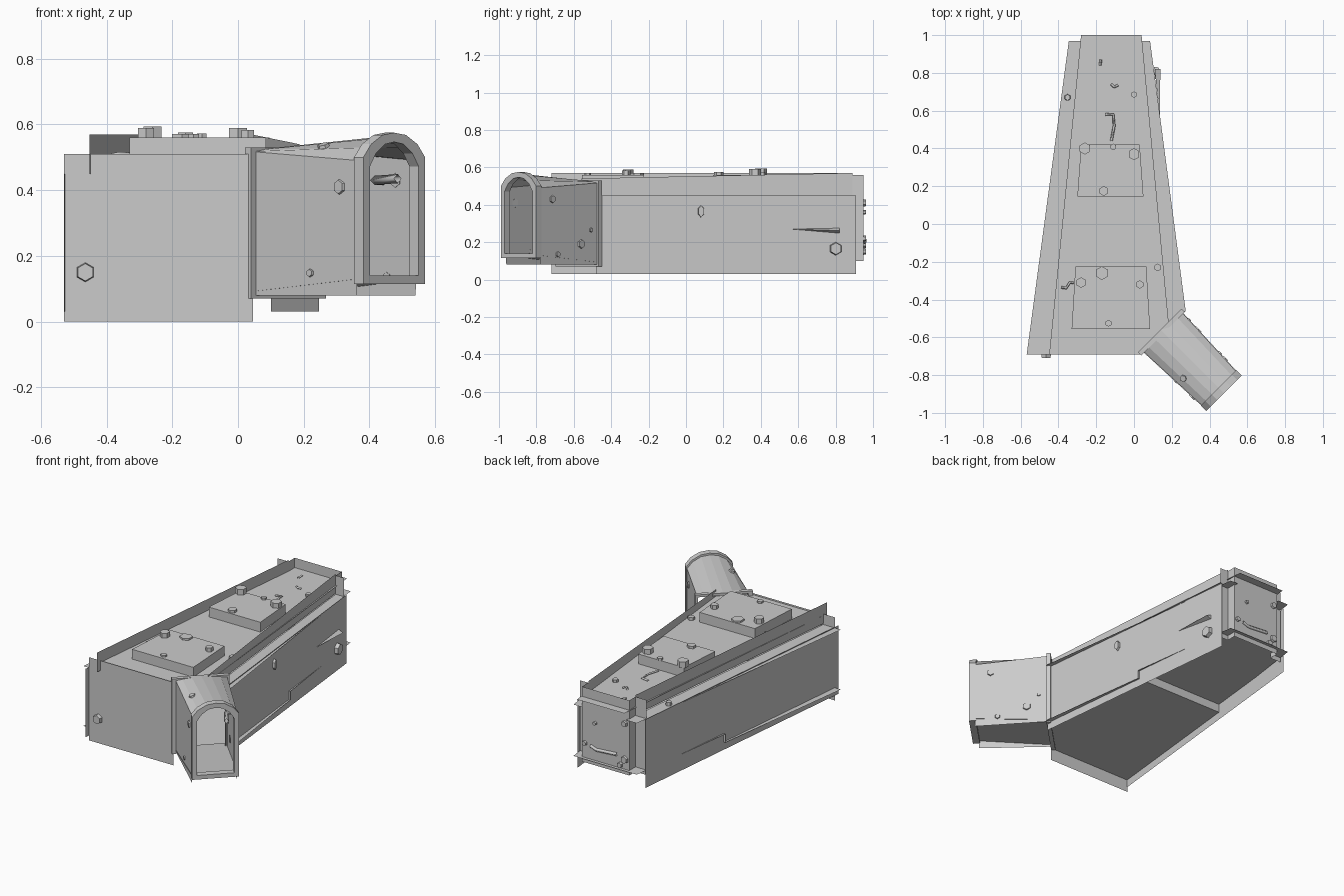
import bpy, bmesh
from math import sqrt
from mathutils import Vector

if "Cube" in bpy.data.objects:
    bpy.data.objects.remove(bpy.data.objects["Cube"])

CX = -0.12                                   # body symmetry line


def mesh(name, verts, faces):
    m = bpy.data.meshes.new(name)
    m.from_pydata([tuple(v) for v in verts], [], faces)
    m.update()
    o = bpy.data.objects.new(name, m)
    bpy.context.collection.objects.link(o)
    return o


def sheet(name, pts):
    return mesh(name, pts, [list(range(len(pts)))])


def flat(name, xy, z):
    return sheet(name, [(x, y, z) for x, y in xy])


def wall(name, a, b, z0, z1, z1b=None):
    zb = z1 if z1b is None else z1b
    return sheet(name, [(*a, z0), (*b, z0), (*b, zb), (*a, z1)])


def prism(name, xy, z0, z1):
    n = len(xy)
    v = [(x, y, z) for z in (z0, z1) for x, y in xy]
    f = [[i, (i + 1) % n, n + (i + 1) % n, n + i] for i in range(n)]
    return mesh(name, v, f + [list(range(n))[::-1], list(range(n, 2 * n))])


def bolt(name, loc, normal, r, h, stretch=1.0, sides=6, tip=0.88):
    bm = bmesh.new()
    bmesh.ops.create_cone(bm, cap_ends=True, segments=sides, radius1=r, radius2=r * tip, depth=h)
    m = bpy.data.meshes.new(name)
    for v in bm.verts:
        v.co.y *= stretch
        v.co.z += h / 2 - 0.003
    bm.to_mesh(m)
    bm.free()
    o = bpy.data.objects.new(name, m)
    o.location = loc
    o.rotation_euler = Vector(normal).to_track_quat('Z', 'Y').to_euler()
    bpy.context.collection.objects.link(o)


def cable(name, pts, r=0.007):
    c = bpy.data.curves.new(name, 'CURVE')
    c.dimensions = '3D'
    c.bevel_depth = r
    c.bevel_resolution = 0
    s = c.splines.new('POLY')
    s.points.add(len(pts) - 1)
    for p, q in zip(s.points, pts):
        p.co = (*q, 1)
    o = bpy.data.objects.new(name, c)
    bpy.context.collection.objects.link(o)


# plan lines of the tapered body: point at a given y
def line(x0, y0, x1, y1):
    return lambda y: (x0 + (x1 - x0) * (y - y0) / (y1 - y0), y)


LW, RW = line(-0.53, -0.72, -0.362, 0.91), line(0.247, -0.48, 0.10, 0.91)
LS, RS = line(-0.452, -0.72, -0.28, 0.89), line(0.20, -0.69, 0.04, 0.89)
LE, RE = line(-0.568, -0.69, -0.345, 0.97), line(0.275, -0.47, 0.085, 0.97)

# Body walls and the raised strips around the deck
wall("left_wall", LW(-0.72), LW(0.91), 0.03, 0.45)
wall("right_wall", RW(-0.48), RW(0.91), 0.03, 0.45)
wall("left_strip", LS(-0.72), LS(0.89), 0.45, 0.57)
wall("right_strip", RS(-0.56), RS(0.89), 0.45, 0.54, 0.57)
wall("front_wall", (-0.53, -0.69), (0.045, -0.69), 0, 0.51)
wall("back_wall", (-0.28, 0.95), (0.04, 0.95), 0.1, 0.56)
for s, e, st in (("left", LE, LS), ("right", RE, RS)):
    wall(s + "_back_return", e(0.89), st(0.89), 0.1, 0.56)
    x = st(0.89)[0]
    wall(s + "_back_cheek", (x, 0.89), (x, 0.95), 0.1, 0.56)

# Deck and side ledges
flat("deck", [LS(-0.69), (0.045, -0.69), RS(-0.56), (0.04, 1.0), (-0.28, 1.0)], 0.50)
flat("left_ledge", [LE(-0.69), LS(-0.69), LS(0.97), LE(0.97)], 0.445)
flat("right_ledge", [RS(-0.53), RE(-0.46), RE(0.97), RS(0.97)], 0.445)

# Stepped floor
S = 0.25
ZF, ZB = 0.078, 0.13
flat("front_floor", [LE(-0.69), (0.045, -0.69), RE(-0.46), RE(S), LE(S)], ZF)
wall("floor_step", LE(S), RE(S), ZF, ZB)
flat("back_floor", [LE(S), RE(S), RE(0.97), LE(0.97)], ZB)

# Deck pads
prism("front_pad", [(-0.33, -0.555), (0.085, -0.555), (0.065, -0.225), (-0.31, -0.225)], 0.495, 0.56)
prism("back_pad", [(-0.30, 0.145), (0.05, 0.145), (0.03, 0.42), (-0.28, 0.42)], 0.495, 0.56)

# Angled tube: local frame (t along, u across)
q = 1 / sqrt(2)


def T(t, u, z):
    return (0.14 + (t + u) * q, -0.56 + (u - t) * q, z)


ROOT, END, LEN = 0.146, 0.127, 0.45
arch_u = (-1, -0.75, -0.38, 0, 0.38, 0.75, 1)
z_root = (0.518, 0.523, 0.528, 0.53, 0.528, 0.523, 0.518)
z_end = (0.49, 0.53, 0.558, 0.565, 0.558, 0.53, 0.49)
roof = [T(0, u * ROOT, z) for u, z in zip(arch_u, z_root)]
roof += [T(LEN, u * END, z) for u, z in zip(arch_u, z_end)]
mesh("tube_roof", roof, [[i, i + 1, i + 8, i + 7] for i in range(6)])
for s, name in ((-1, "tube_front_side"), (1, "tube_back_side")):
    sheet(name, [T(0, s * ROOT, 0.08), T(LEN - 0.01, s * END, 0.08),
                 T(LEN, s * END, 0.49), T(0, s * ROOT, 0.518)])
sheet("tube_floor", [T(-0.03, -0.15, 0.088), T(LEN, -0.13, 0.13),
                     T(LEN, 0.13, 0.13), T(-0.03, 0.15, 0.088)])


# Ring frames at both tube ends
def frame(name, outer, inner, t0, t1):
    n = len(outer)
    v = [T(t, u, z) for t in (t0, t1) for lp in (outer, inner) for u, z in lp]
    f = []
    for i in range(n):
        j = (i + 1) % n
        f += [[i, j, n + j, n + i], [2*n + i, 3*n + i, 3*n + j, 2*n + j],
              [i, 2*n + i, 2*n + j, j], [n + i, n + j, 3*n + j, 3*n + i]]
    mesh(name, v, f)


def door(hw, z0, drop):
    return [(-hw, z0), (hw, z0)] + [(u * hw, z + 0.01 - drop) for u, z in
                                    reversed(list(zip(arch_u, z_end)))]


frame("tube_end_frame", door(0.133, 0.115, 0), door(0.105, 0.14, 0.028), 0.435, 0.475)
frame("tube_root_flange", [(-0.168, 0.07), (0.157, 0.07), (0.157, 0.53), (-0.168, 0.53)],
      [(-0.142, 0.09), (0.142, 0.09), (0.142, 0.515), (-0.142, 0.515)], 0.0, 0.025)

# Hex bolts on deck and pads: x, y, base z, radius, height
for i, (x, y, z, r, h) in enumerate([
        (-0.26, 0.40, 0.56, 0.032, 0.037), (0.0, 0.37, 0.56, 0.032, 0.033),
        (-0.16, 0.175, 0.56, 0.026, 0.018), (-0.11, 0.408, 0.56, 0.017, 0.015),
        (0.0, 0.685, 0.50, 0.017, 0.02), (-0.28, -0.31, 0.56, 0.028, 0.032),
        (-0.17, -0.26, 0.56, 0.036, 0.014), (0.03, -0.32, 0.56, 0.022, 0.026),
        (-0.135, -0.525, 0.56, 0.018, 0.014), (0.125, -0.23, 0.50, 0.02, 0.02)]):
    bolt(f"deck_bolt_{i}", (x, y, z), (0, 0, 1), r, h, tip=1.0)

# Bolts and fittings on the body sides
nR, nL = (0.994, 0.105, 0), (-0.994, 0.105, 0)
bolt("right_bolt", (*RW(0.80), 0.165), nR, 0.036, 0.025)
bolt("right_latch", (*RW(0.08), 0.365), nR, 0.018, 0.016, 1.9)
bolt("left_bolt", (-0.352, 0.67, 0.445), (0, 0, 1), 0.018, 0.025)
bolt("front_bolt", (-0.465, -0.69, 0.15), (0, -1, 0), 0.03, 0.023)
a, b = RW(0.56), RW(0.82)
mesh("right_wedge", [(*a, 0.27), (*b, 0.275), (*b, 0.248), (b[0] + 0.03, b[1], 0.262)],
     [[0, 1, 3], [0, 3, 2], [1, 2, 3], [0, 2, 1]])
for i, (x, z, r) in enumerate([(-0.25, 0.41, 0.02), (-0.25, 0.19, 0.024), (0.02, 0.22, 0.016),
                               (-0.05, 0.36, 0.012), (-0.22, 0.15, 0.018)]):
    bolt(f"back_bolt_{i}", (x, 0.95, z), (0, 1, 0), r, 0.016)
cable("back_bar", [(-0.20, 0.955, 0.21), (-0.06, 0.955, 0.20), (-0.02, 0.955, 0.215)], 0.011)

# Bolts on the tube: t along, side, z, radius
for i, (t, s, z, r) in enumerate([(0.37, -1, 0.41, 0.024), (0.25, -1, 0.148, 0.013),
                                  (0.35, 1, 0.43, 0.022), (0.14, 1, 0.19, 0.026),
                                  (0.07, 1, 0.265, 0.013), (0.31, 1, 0.135, 0.016)]):
    u = s * (ROOT + (END - ROOT) * t / LEN)
    bolt(f"tube_bolt_{i}", T(t, u, z), (s * q, s * q, 0), r, 0.01)
bolt("tube_roof_bolt", T(0.267, -0.095, 0.53), (-0.25, -0.25, 0.93), 0.02, 0.014)
cable("tube_inner_handle", [T(0.3, 0.13, 0.43), T(0.3, 0.09, 0.43), T(0.42, 0.07, 0.435)], 0.014)

# Small cables lying on the deck
cable("deck_cable", [(-0.15, 0.58, 0.505), (-0.11, 0.58, 0.51), (-0.105, 0.52, 0.51), (-0.12, 0.44, 0.505)])
cable("deck_clip_a", [(-0.12, 0.74, 0.505), (-0.105, 0.725, 0.51), (-0.085, 0.735, 0.505)])
cable("deck_clip_b", [(-0.18, 0.84, 0.505), (-0.175, 0.87, 0.51)])
cable("deck_clip_c", [(-0.385, -0.335, 0.505), (-0.36, -0.34, 0.51), (-0.34, -0.31, 0.51), (-0.32, -0.31, 0.505)])
